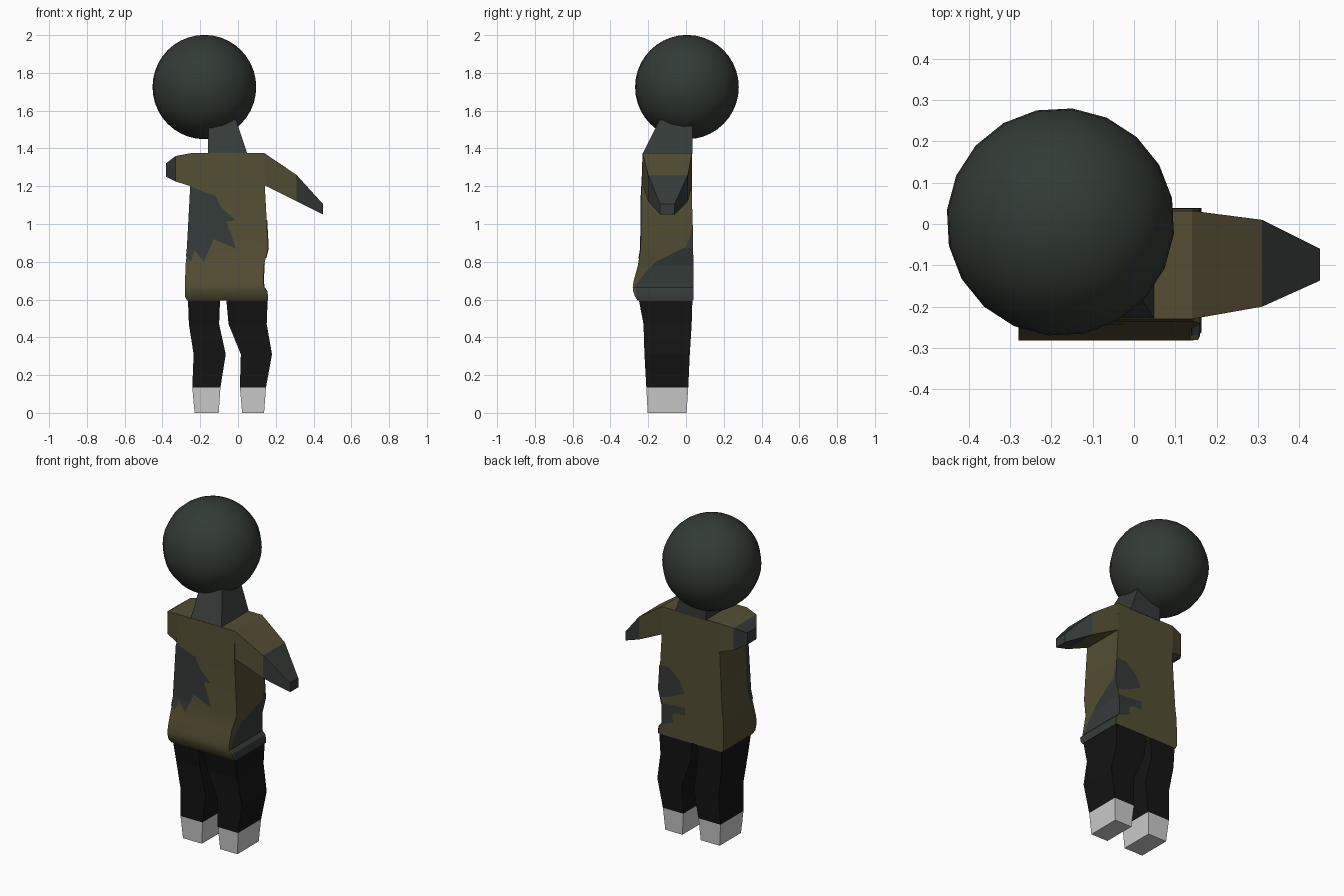
import bpy, bmesh, math
from mathutils import Vector

if "Cube" in bpy.data.objects:
    bpy.data.objects.remove(bpy.data.objects["Cube"])


def material(name, rgb):
    m = bpy.data.materials.new(name)
    m.diffuse_color = (*rgb, 1)
    m.use_nodes = True
    m.node_tree.nodes["Principled BSDF"].inputs["Base Color"].default_value = m.diffuse_color
    return m


OLIVE = material("olive", (0.089, 0.076, 0.033))
SLATE = material("slate", (0.034, 0.044, 0.039))
DARK = material("dark_green", (0.032, 0.044, 0.035))
BLACK = material("black", (0.007, 0.007, 0.007))


def finish(name, bm, mat=None):
    me = bpy.data.meshes.new(name)
    bm.to_mesh(me)
    bm.free()
    ob = bpy.data.objects.new(name, me)
    bpy.context.collection.objects.link(ob)
    if mat:
        me.materials.append(mat)
    return ob


def loft(name, rings, mat=None, axis="z"):
    """Four-sided tube. z rings: (z, x0, x1, y0, y1); x rings: (x, z0, z1, y0, y1)."""
    bm = bmesh.new()
    loops = []
    for p, a, b, c, d in rings:
        quad = [(a, c), (b, c), (b, d), (a, d)]
        loops.append([bm.verts.new((u, v, p) if axis == "z" else (p, v, u)) for u, v in quad])
    for r, s in zip(loops, loops[1:]):
        for i in range(4):
            j = (i + 1) % 4
            bm.faces.new((r[i], r[j], s[j], s[i]))
    bm.faces.new(loops[0])
    bm.faces.new(loops[-1])
    bmesh.ops.recalc_face_normals(bm, faces=bm.faces)
    return finish(name, bm, mat)


def smooth(ob, angle):
    bpy.ops.object.select_all(action="DESELECT")
    ob.select_set(True)
    bpy.context.view_layer.objects.active = ob
    bpy.ops.object.shade_smooth_by_angle(angle=math.radians(angle))


# Head
bpy.ops.mesh.primitive_uv_sphere_add(segments=20, ring_count=20, radius=0.276,
                                     location=(-0.178, 0.005, 1.725),
                                     rotation=(0, 0, math.radians(-6)))
head = bpy.context.object
head.name = "head"
head.data.materials.append(DARK)
smooth(head, 40)

# Neck
loft("neck", [(1.37, -0.16, 0.05, -0.23, 0.034), (1.55, -0.155, -0.01, -0.14, 0.034)], SLATE)

# Shirt body with a rolled hem
BODY = [(0.595, -0.27, 0.16, -0.255, 0.036), (0.615, -0.28, 0.16, -0.27, 0.036),
        (0.645, -0.28, 0.155, -0.28, 0.036), (0.665, -0.28, 0.137, -0.282, 0.036),
        (0.70, -0.28, 0.135, -0.277, 0.036), (0.78, -0.278, 0.137, -0.255, 0.036),
        (0.87, -0.268, 0.16, -0.24, 0.035), (1.2, -0.25, 0.142, -0.236, 0.032),
        (1.375, -0.25, 0.14, -0.23, 0.032)]
smooth(loft("shirt_body", BODY, OLIVE), 30)

# Sleeves and hands
R = [(0.14, 1.205, 1.375, -0.23, 0.032), (0.31, 1.12, 1.26, -0.20, 0.01),
     (0.45, 1.05, 1.106, -0.137, -0.06)]
L = [(-0.25, 1.2, 1.375, -0.23, 0.032), (-0.33, 1.225, 1.36, -0.21, 0.01),
     (-0.38, 1.25, 1.322, -0.14, -0.05)]
for side, rings in (("right", R), ("left", L)):
    loft(side + "_sleeve", rings[:2], OLIVE, "x")
    loft(side + "_hand", rings[1:], SLATE, "x")

# Legs and feet
DEPTH = [(0.6, -0.25, 0.034), (0.47, -0.225, 0.03), (0.31, -0.22, 0.02),
         (0.135, -0.21, 0.012), (0.0, -0.203, 0.003)]
LEGS = {"left": [(-0.265, -0.095), (-0.26, -0.1), (-0.235, -0.065), (-0.242, -0.093), (-0.23, -0.102)],
        "right": [(-0.062, 0.157), (-0.05, 0.152), (0.015, 0.18), (0.01, 0.148), (0.022, 0.138)]}
for side, widths in LEGS.items():
    rings = [(z, *w, y0, y1) for (z, y0, y1), w in zip(DEPTH, widths)]
    loft(side + "_leg", rings[:4], BLACK)
    loft(side + "_foot", rings[3:])


def body_at(z):
    """Body limits (x0, x1, y0, y1) at height z."""
    z = min(max(z, BODY[0][0]), BODY[-1][0])
    for a, b in zip(BODY, BODY[1:]):
        if z <= b[0]:
            t = (z - a[0]) / (b[0] - a[0])
            return [p + (q - p) * t for p, q in zip(a[1:], b[1:])]


def patch(name, side, outline):
    """Camouflage patch, outline in (across, z), laid onto one side of the body."""
    bm = bmesh.new()
    flat = side in ("front", "back")
    bm.faces.new([bm.verts.new((u, 0, z) if flat else (0, u, z)) for u, z in outline])
    bmesh.ops.triangulate(bm, faces=bm.faces[:])
    for ring in BODY[1:-1]:
        bmesh.ops.bisect_plane(bm, geom=bm.verts[:] + bm.edges[:] + bm.faces[:],
                               plane_co=(0, 0, ring[0]), plane_no=(0, 0, 1))
    gap = 0.003
    for v in bm.verts:
        x0, x1, y0, y1 = body_at(v.co.z)
        lo, hi = Vector((x0 - gap, y0 - gap)), Vector((x1 + gap, y1 + gap))
        v.co.x = min(max(v.co.x, lo.x), hi.x)
        v.co.y = min(max(v.co.y, lo.y), hi.y)
        if flat:
            v.co.y = lo.y if side == "front" else hi.y
        else:
            v.co.x = lo.x if side == "left" else hi.x
    out = {"front": (0, -1, 0), "back": (0, 1, 0), "left": (-1, 0, 0), "right": (1, 0, 0)}[side]
    bm.normal_update()
    for f in bm.faces:
        if f.normal.dot(Vector(out)) < 0:
            f.normal_flip()
    finish(name, bm, SLATE)


# Camouflage patches on the shirt
patch("front_patch", "front", [(-0.26, 1.2), (-0.18, 1.17), (-0.12, 1.15), (-0.09, 1.09),
                               (-0.015, 1.02), (-0.075, 1.01), (-0.01, 0.87), (-0.13, 0.92),
                               (-0.18, 0.8), (-0.23, 0.86), (-0.25, 0.8), (-0.3, 0.83)])
patch("left_patch", "left", [(-0.26, 1.2), (-0.21, 1.17), (-0.225, 1.02), (-0.2, 0.9),
                             (-0.23, 0.78), (-0.28, 0.82)])
patch("right_patch", "right", [(0.05, 1.0), (0.02, 0.93), (0.0, 0.88), (-0.05, 0.77),
                               (-0.16, 0.8), (-0.22, 0.74), (-0.27, 0.67), (-0.22, 0.645),
                               (-0.26, 0.597), (0.05, 0.597)])
patch("back_upper_patch", "back", [(0.18, 1.02), (0.09, 1.02), (0.02, 0.96), (-0.02, 0.89),
                                   (0.08, 0.84), (0.18, 0.82)])
patch("back_lower_patch", "back", [(0.18, 0.79), (-0.02, 0.8), (-0.02, 0.75), (0.07, 0.75),
                                   (0.06, 0.69), (0.18, 0.64)])
